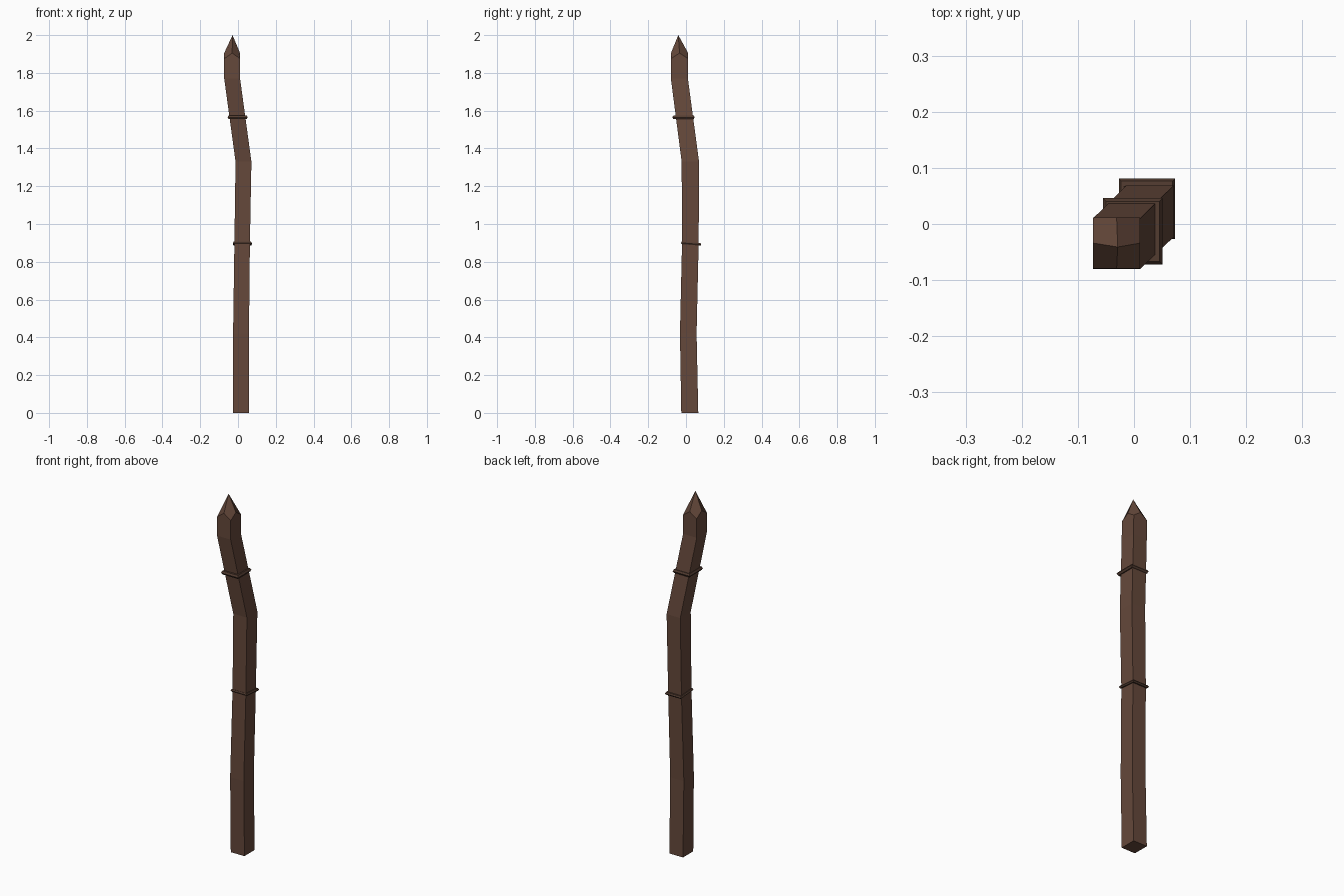
import bpy, bmesh, math

if "Cube" in bpy.data.objects:
    bpy.data.objects.remove(bpy.data.objects["Cube"])

def material(name, color):
    m = bpy.data.materials.new(name)
    m.diffuse_color = color
    m.use_nodes = True
    m.node_tree.nodes["Principled BSDF"].inputs["Base Color"].default_value = m.diffuse_color
    return m

wood = material("wood", (0.13, 0.065, 0.043, 1))
binding = material("binding", (0.085, 0.045, 0.03, 1))

def make_object(name, bm, mat):
    bmesh.ops.recalc_face_normals(bm, faces=bm.faces[:])
    me = bpy.data.meshes.new(name)
    bm.to_mesh(me)
    bm.free()
    me.materials.append(mat)
    ob = bpy.data.objects.new(name, me)
    bpy.context.collection.objects.link(ob)
    return ob

def bridge(bm, a, b):
    n = len(a)
    for i in range(n):
        bm.faces.new((a[i], a[(i + 1) % n], b[(i + 1) % n], b[i]))

CORNERS = [(-1, -1), (1, -1), (1, 1), (-1, 1)]

# Crooked square shaft: (centre x, centre y, z, half width x, half width y)
sections = [
    (0.015, 0.020, 0.00, 0.042, 0.045),
    (0.016, 0.012, 0.42, 0.042, 0.044),
    (0.022, 0.023, 0.90, 0.041, 0.044),
    (0.029, 0.023, 1.33, 0.042, 0.046),
    (-0.031, -0.035, 1.77, 0.042, 0.045),
]
bm = bmesh.new()
rings = [[bm.verts.new((cx + sx * hx, cy + sy * hy, z)) for sx, sy in CORNERS]
         for cx, cy, z, hx, hy in sections]
for a, b in zip(rings, rings[1:]):
    bridge(bm, a, b)
bm.faces.new(rings[0])

# Sharpened tip: kite facets running from the point down to each corner
cx, cy, hx, hy = -0.031, -0.034, 0.042, 0.0455
corner = [bm.verts.new((cx + sx * hx, cy + sy * hy, 1.875)) for sx, sy in CORNERS]
mid = [bm.verts.new((cx + sx * hx, cy + sy * hy, 1.905))
       for sx, sy in [(0, -1), (1, 0), (0, 1), (-1, 0)]]
point = bm.verts.new((-0.029, -0.041, 2.0))
base = rings[-1]
for i in range(4):
    j = (i + 1) % 4
    bm.faces.new((base[i], base[j], corner[j], mid[i], corner[i]))
    bm.faces.new((corner[i], mid[i], point, mid[i - 1]))
make_object("stake", bm, wood)

# Square bindings with a six-sided rounded profile
def make_binding(name, cx, cy, z, hx, hy, r, tilt):
    bm = bmesh.new()
    loops = []
    for sx, sy in CORNERS:
        loop = []
        for k in range(6):
            a = k * math.pi / 3
            d = r * math.cos(a)
            y = sy * (hy + d)
            loop.append(bm.verts.new((cx + sx * (hx + d), cy + y,
                                      z + r * math.sin(a) + y * tilt)))
        loops.append(loop)
    for i in range(4):
        bridge(bm, loops[i], loops[(i + 1) % 4])
    make_object(name, bm, binding)

make_binding("upper_binding", -0.002, -0.013, 1.565, 0.042, 0.048, 0.011, 0.0)
make_binding("lower_binding", 0.023, 0.027, 0.896, 0.042, 0.046, 0.008, -0.08)
